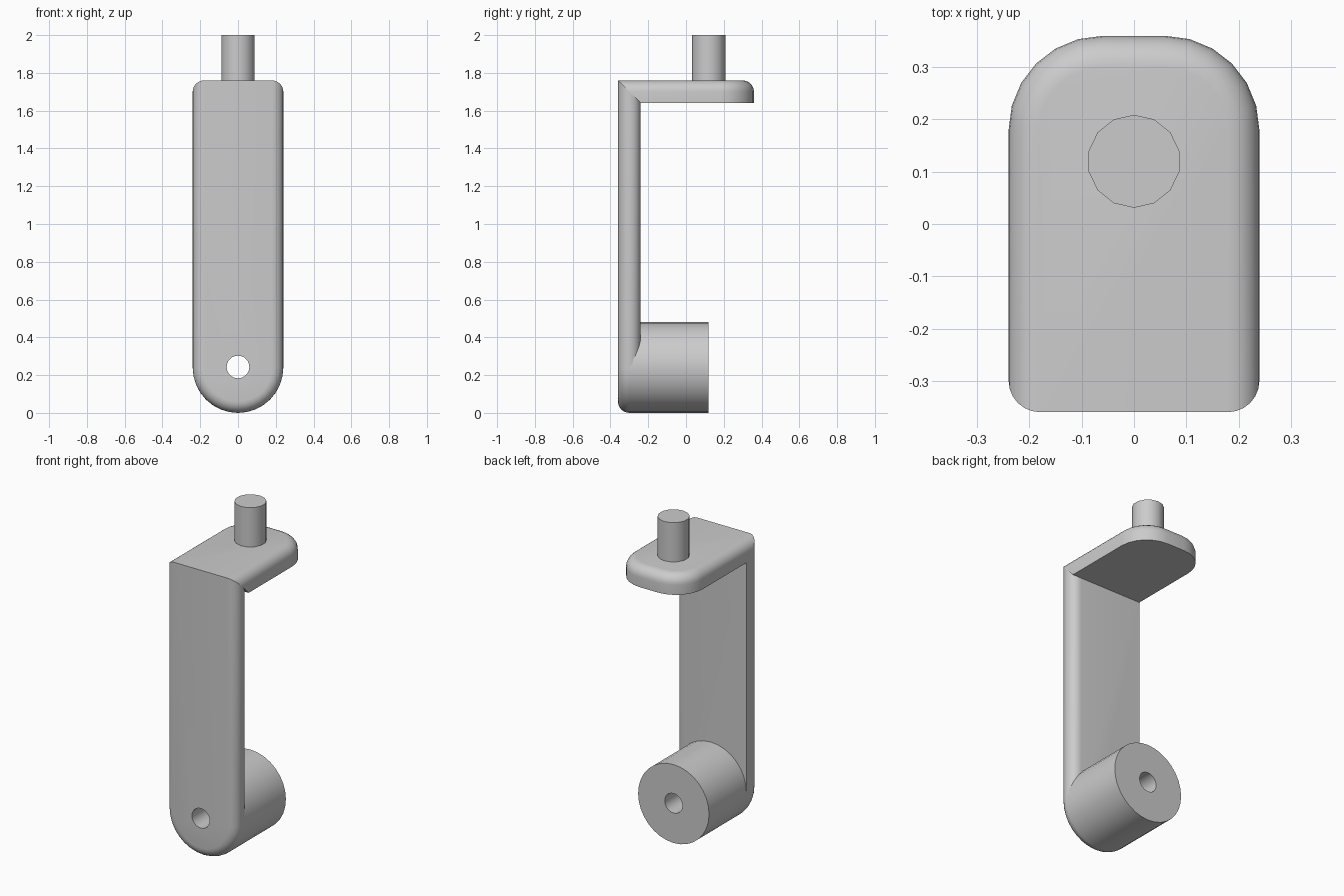
import bpy, bmesh
from math import sin, cos, pi, radians
from mathutils import Matrix

if "Cube" in bpy.data.objects:
    bpy.data.objects.remove(bpy.data.objects["Cube"])

W, T, R = 0.24, 0.12, 0.06      # half width, plate thickness, edge radius
FRONT, TOP = -0.36, 1.76
STEPS = 6


def finish(name, bm):
    bmesh.ops.recalc_face_normals(bm, faces=bm.faces[:])
    mesh = bpy.data.meshes.new(name)
    bm.to_mesh(mesh)
    bm.free()
    ob = bpy.data.objects.new(name, mesh)
    bpy.context.collection.objects.link(ob)
    return ob


def loft(name, rings):
    bm = bmesh.new()
    vs = [[bm.verts.new(p) for p in ring] for ring in rings]
    n = len(vs[0])
    for a, b in zip(vs, vs[1:]):
        for i in range(n):
            j = (i + 1) % n
            bm.faces.new((a[i], a[j], b[j], b[i]))
    bm.faces.new(vs[0])
    bm.faces.new(vs[-1])
    return finish(name, bm)


def cylinder(name, radius, sides, start, end, axis):
    c = [(s + e) / 2 for s, e in zip(start, end)]
    depth = sum(abs(e - s) for s, e in zip(start, end))
    rot = Matrix.Rotation(pi / 2, 4, 'X') if axis == 'Y' else Matrix()
    bm = bmesh.new()
    bmesh.ops.create_cone(bm, cap_ends=True, segments=sides, radius1=radius,
                          radius2=radius, depth=depth,
                          matrix=Matrix.Translation(c) @ rot)
    return finish(name, bm)


# depth and inset of each ring across the rounded outer edge
edge = [(R * (1 - cos(k * pi / 2 / STEPS)), R * (1 - sin(k * pi / 2 / STEPS)))
        for k in range(STEPS + 1)]


# upright arm: round lower end, mitred top, rear edge eased on the right
def arm_ring(e, left, right):
    pts = [(W - right, FRONT + e, TOP - e)]
    for k in range(17):
        t = -pi * k / 16
        r = W - (right if k < 8 else left)
        pts.append((r * cos(t), FRONT + e, W + r * sin(t)))
    return pts + [(left - W, FRONT + e, TOP - e)]


rings = [arm_ring(e, d, d) for e, d in edge]
rings += [arm_ring(T - e, 0, d) for e, d in reversed(edge[:-1])]
arm = loft("upright_arm", rings)


# top plate: rounded rear corners, mitred front
def plate_ring(e, d):
    z, r = TOP - e, 0.18 - d
    pts = [(W - d, FRONT + e, z)]
    for side, first in ((1, 0), (-1, pi / 2)):
        for k in range(7):
            t = first + k * pi / 12
            pts.append((side * 0.06 + r * cos(t), 0.18 + r * sin(t), z))
    return pts + [(d - W, FRONT + e, z)]


plate = loft("top_plate", [plate_ring(e, d) for e, d in edge + [(T, 0)]])

# roller boss at the foot and pin on the plate
boss = cylinder("roller_boss", W, 32, (0, FRONT + R, W), (0, 0.12, W), 'Y')
pin = cylinder("top_pin", 0.089, 14, (0, 0.12, 1.70), (0, 0.12, 2.0), 'Z')

# axle hole through arm and boss
cutter = cylinder("axle_hole_cutter", 0.06, 24, (0, -0.5, 0.243), (0, 0.3, 0.243), 'Y')
cutter.hide_render = True
for ob in (arm, boss):
    mod = ob.modifiers.new("axle_hole", 'BOOLEAN')
    mod.operation = 'DIFFERENCE'
    mod.solver = 'EXACT'
    mod.object = cutter
    bpy.context.view_layer.objects.active = ob
    bpy.ops.object.modifier_apply(modifier=mod.name)
bpy.data.objects.remove(cutter)

# smooth rounded surfaces, crisp edges
bpy.ops.object.select_all(action='DESELECT')
for ob in (arm, plate, boss, pin):
    ob.select_set(True)
bpy.context.view_layer.objects.active = arm
bpy.ops.object.shade_smooth_by_angle(angle=radians(30))
